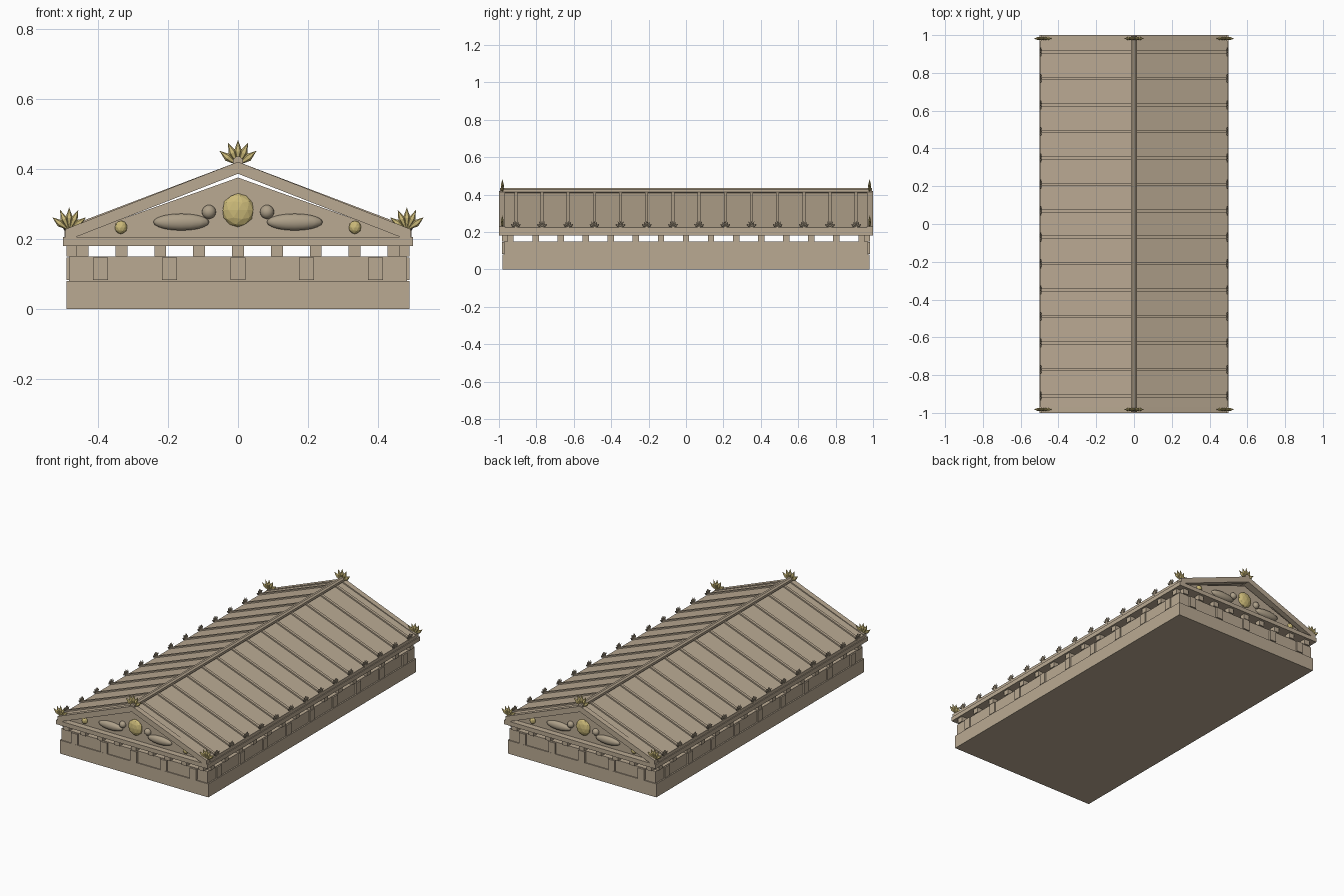
import bpy, bmesh, math
from mathutils import Matrix, Vector

cube = bpy.data.objects.get("Cube")
if cube:
    bpy.data.objects.remove(cube, do_unlink=True)


def material(name, rgb):
    m = bpy.data.materials.new(name)
    m.use_nodes = True
    m.diffuse_color = (*rgb, 1)
    bsdf = next(n for n in m.node_tree.nodes if n.type == 'BSDF_PRINCIPLED')
    bsdf.inputs["Base Color"].default_value = (*rgb, 1)
    bsdf.inputs["Roughness"].default_value = 0.8
    return m


STONE = material("warm stone", (0.49, 0.40, 0.29))
CARVED = material("carved stone", (0.42, 0.35, 0.25))
GOLD = material("gilding", (0.60, 0.49, 0.19))


def finish(name, bm, mat, smooth=False):
    bmesh.ops.recalc_face_normals(bm, faces=bm.faces)
    mesh = bpy.data.meshes.new(name)
    bm.to_mesh(mesh)
    bm.free()
    mesh.materials.append(mat)
    for p in mesh.polygons:
        p.use_smooth = smooth
    obj = bpy.data.objects.new(name, mesh)
    bpy.context.scene.collection.objects.link(obj)
    return obj


def add_box(bm, centre, size):
    bmesh.ops.create_cube(bm, size=1, matrix=Matrix.Translation(centre) @ Matrix.Diagonal((*size, 1)))


def slab(name, half_x, half_y, z0, z1):
    bm = bmesh.new()
    add_box(bm, (0, 0, (z0 + z1) / 2), (2 * half_x, 2 * half_y, z1 - z0))
    return finish(name, bm, STONE)


def add_prism(bm, profile, y0, y1):
    """Extrude an x-z outline from y0 to y1."""
    face = bm.faces.new([bm.verts.new((x, y0, z)) for x, z in profile])
    out = bmesh.ops.extrude_face_region(bm, geom=[face])
    moved = [v for v in out["geom"] if isinstance(v, bmesh.types.BMVert)]
    bmesh.ops.translate(bm, verts=moved, vec=(0, y1 - y0, 0))


def gable_band(apex, slope, thickness, half):
    """Inverted V outline of constant vertical thickness."""
    edge = apex - slope * half
    return [(-half, edge), (0, apex), (half, edge),
            (half, edge - thickness), (0, apex - thickness), (-half, edge - thickness)]


# Entablature courses
slab("architrave", 0.49, 0.98, 0, 0.08)
slab("frieze", 0.482, 0.974, 0.08, 0.15)
slab("cornice", 0.5, 1.0, 0.18, 0.205)


def block_row(name, count_x, step_x, count_y, step_y, inset, depth, width, z0, z1):
    """Evenly spaced blocks around all four sides."""
    bm = bmesh.new()
    z, h = (z0 + z1) / 2, z1 - z0
    for s in (-1, 1):
        for i in range(count_x):
            x = (i - (count_x - 1) / 2) * step_x
            add_box(bm, (x, s * (0.985 - inset), z), (width, depth, h))
        for i in range(count_y):
            y = (i - (count_y - 1) / 2) * step_y
            add_box(bm, (s * (0.49 - inset), y, z), (depth, width, h))
    return finish(name, bm, STONE)


block_row("frieze_blocks", 5, 0.196, 9, 0.219, 0.01, 0.02, 0.043, 0.083, 0.147)
block_row("cornice_brackets", 9, 0.111, 15, 0.134, 0.018, 0.034, 0.034, 0.15, 0.18)

# Gable walls and raking cornices at both ends
walls, rakes = bmesh.new(), bmesh.new()
for s in (-1, 1):
    add_prism(walls, [(-0.48, 0.204), (0.48, 0.204), (0, 0.375)], s * 0.93, s * 0.965)
    add_prism(rakes, gable_band(0.42, 0.39, 0.034, 0.492), s * 0.968, s * 1.0)
finish("gable_walls", walls, STONE)
finish("raking_cornices", rakes, STONE)

# Roof, raised tile seams and ridge
bm = bmesh.new()
add_prism(bm, gable_band(0.412, 0.38, 0.022, 0.495), -0.97, 0.97)
finish("roof", bm, STONE)
SEAMS = [(i - 6.5) * 0.14 for i in range(14)]
bm = bmesh.new()
for y in SEAMS:
    add_prism(bm, gable_band(0.42, 0.38, 0.014, 0.496), y - 0.008, y + 0.008)
finish("roof_seams", bm, STONE)
bm = bmesh.new()
bmesh.ops.create_cone(bm, cap_ends=True, segments=8, radius1=0.016, radius2=0.016, depth=1.99,
                      matrix=Matrix.Translation((0, 0, 0.42)) @ Matrix.Rotation(math.pi / 2, 4, 'X')
                      @ Matrix.Rotation(math.pi / 8, 4, 'Z'))
finish("ridge", bm, STONE)


def add_leaf(bm, matrix, length, width, depth):
    """Pointed six-sided leaf growing along local z."""
    ring = [bm.verts.new(matrix @ Vector((width * math.cos(k * math.pi / 3),
                                          depth * math.sin(k * math.pi / 3), 0.55 * length)))
            for k in range(6)]
    for z in (0, length):
        end = bm.verts.new(matrix @ Vector((0, 0, z)))
        for k in range(6):
            bm.faces.new((ring[k], ring[(k + 1) % 6], end))


def add_palmette(bm, base, height, turned=False):
    """Fan of five leaves; turned makes it spread along y."""
    place = Matrix.Translation(base)
    if turned:
        place = place @ Matrix.Rotation(math.pi / 2, 4, 'Z')
    for angle, scale in ((0, 1), (24, 0.97), (-24, 0.97), (52, 0.92), (-52, 0.92)):
        add_leaf(bm, place @ Matrix.Rotation(math.radians(angle), 4, 'Y'),
                 height * scale, height * 0.16, height * 0.13)


# Gilded palmettes at the peaks and corners, small stone ones along the eaves
gilded, eaves = bmesh.new(), bmesh.new()
for s in (-1, 1):
    add_palmette(gilded, (0, s * 0.982, 0.41), 0.073)
    for side in (-1, 1):
        add_palmette(gilded, (side * 0.482, s * 0.982, 0.224), 0.066)
    for y in SEAMS:
        add_palmette(eaves, (s * 0.495, y, 0.222), 0.038, turned=True)
finish("gilded_palmettes", gilded, GOLD)
finish("eave_palmettes", eaves, CARVED)

# Gable sculpture: shield, bosses, reclining bodies and heads
gold, carved = bmesh.new(), bmesh.new()


def placed(x, y, z, rx, ry, rz):
    return Matrix.Translation((x, y, z)) @ Matrix.Diagonal((rx, ry, rz, 1))


for s in (-1, 1):
    y = s * 0.967
    bmesh.ops.create_icosphere(gold, subdivisions=2, radius=1,
                               matrix=placed(0, y, 0.282, 0.046, 0.02, 0.048))
    for side in (-1, 1):
        bmesh.ops.create_icosphere(gold, subdivisions=2, radius=1,
                                   matrix=placed(side * 0.334, y, 0.233, 0.018, 0.015, 0.019))
        for x, z, rx, rz in ((0.162, 0.248, 0.08, 0.024), (0.083, 0.277, 0.02, 0.02)):
            bmesh.ops.create_uvsphere(carved, u_segments=16, v_segments=10, radius=1,
                                      matrix=placed(side * x, y, z, rx, 0.019, rz))
finish("gable_shields", gold, GOLD)
finish("gable_figures", carved, CARVED, smooth=True)
